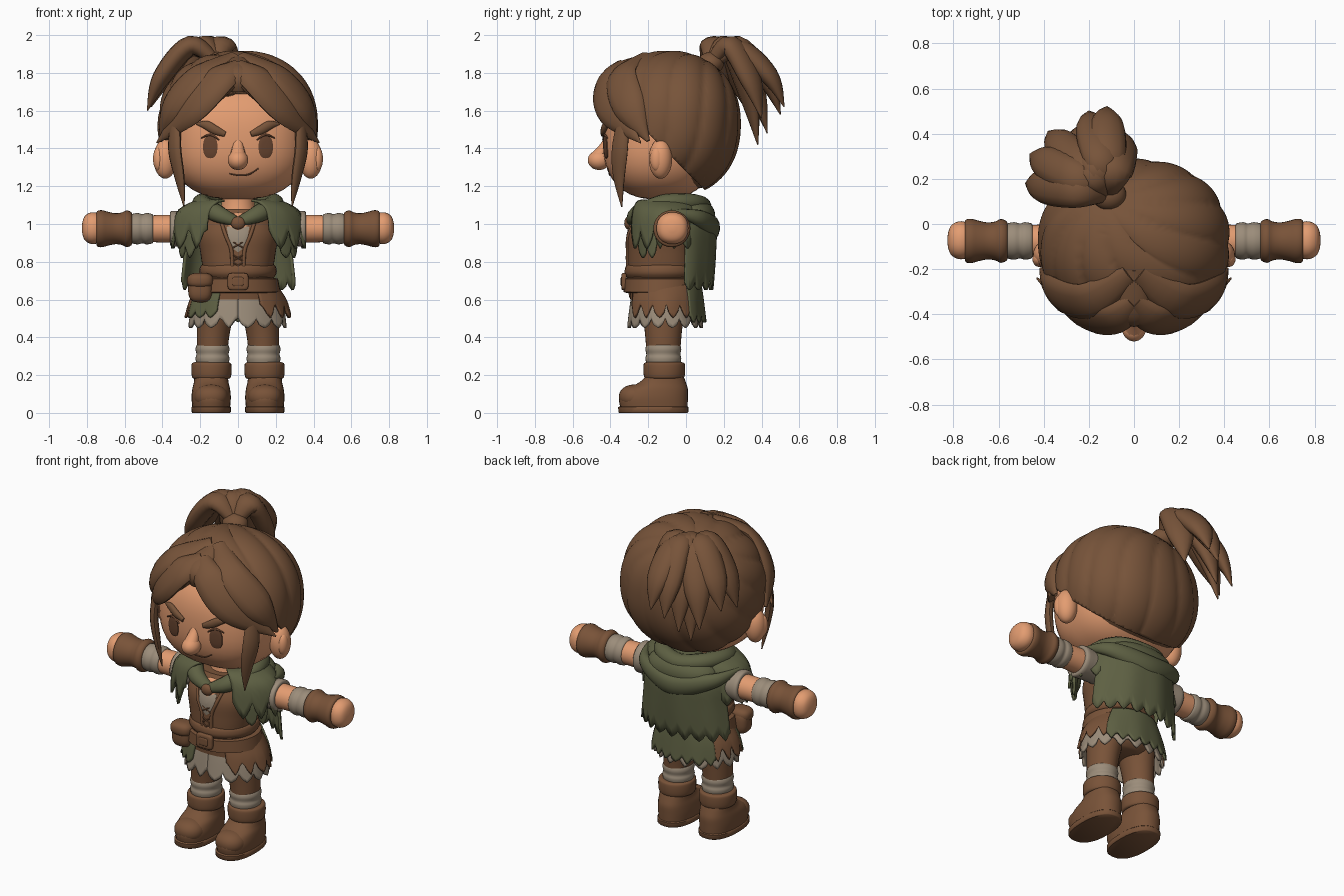
import bpy, bmesh, math, random
from mathutils import Vector as V

if "Cube" in bpy.data.objects:
    bpy.data.objects.remove(bpy.data.objects["Cube"])

random.seed(4)


def material(name, rgb):
    m = bpy.data.materials.new(name)
    m.diffuse_color = (*rgb, 1)
    m.use_nodes = True
    m.node_tree.nodes["Principled BSDF"].inputs["Base Color"].default_value = m.diffuse_color
    return m


SKIN = material("skin", (0.77, 0.335, 0.165))
HAIR = material("hair_brown", (0.185, 0.088, 0.042))
LEATHER = material("leather", (0.19, 0.086, 0.04))
GREEN = material("cloak_green", (0.112, 0.118, 0.056))
CLOTH = material("worn_linen", (0.33, 0.265, 0.195))
DARK = material("dark_brown", (0.14, 0.06, 0.03))


def finish(name, bm, mat, thick=0):
    bmesh.ops.recalc_face_normals(bm, faces=bm.faces)
    me = bpy.data.meshes.new(name)
    bm.to_mesh(me)
    bm.free()
    me.materials.append(mat)
    me.shade_smooth()
    me.set_sharp_from_angle(angle=math.radians(48))
    ob = bpy.data.objects.new(name, me)
    bpy.context.collection.objects.link(ob)
    if thick:
        mod = ob.modifiers.new("thickness", 'SOLIDIFY')
        mod.thickness = thick
    return ob


def spl(pts, t):
    """Smooth interpolation through tuples of any size, t in 0..1."""
    n = len(pts) - 1
    i = min(int(t * n), n - 1)
    f = t * n - i
    a, b, c, d = (pts[max(0, min(n, k))] for k in (i - 1, i, i + 1, i + 2))
    return [q + 0.5 * f * (r - p + f * (2 * p - 5 * q + 4 * r - s + f * (3 * (q - r) + s - p)))
            for p, q, r, s in zip(a, b, c, d)]


def skin_rows(name, rows, mat, closed=True, caps=True, thick=0):
    bm = bmesh.new()
    vs = [[bm.verts.new(p) for p in row] for row in rows]
    n = len(rows[0])
    for a, b in zip(vs, vs[1:]):
        for j in range(n if closed else n - 1):
            k = (j + 1) % n
            bm.faces.new((a[j], a[k], b[k], b[j]))
    if caps:
        bm.faces.new(vs[0])
        bm.faces.new(vs[-1])
    return finish(name, bm, mat, thick)


def rings(name, secs, mat, axis='z', p=2.0, sub=3, n=32):
    """Stacked ovals: (position, centre1, centre2, radius1, radius2)."""
    rows, m = [], (len(secs) - 1) * sub
    for i in range(m + 1):
        h, c1, c2, r1, r2 = spl(secs, i / m)
        row = []
        for j in range(n):
            a = math.tau * j / n
            c, s = math.cos(a), math.sin(a)
            u = c1 + r1 * math.copysign(abs(c) ** (2 / p), c)
            w = c2 + r2 * math.copysign(abs(s) ** (2 / p), s)
            row.append((u, w, h) if axis == 'z' else (h, u, w))
        rows.append(row)
    return skin_rows(name, rows, mat)


def sweep(name, path, widths, mat, centre=(0, -0.1, 1.5), steps=18, n=12):
    """Flattened tapering strand whose flat side faces away from centre."""
    rows = []
    for i in range(steps + 1):
        t = i / steps
        pos = V(spl(path, t))
        tan = (V(spl(path, min(1, t + .02))) - V(spl(path, max(0, t - .02)))).normalized()
        side = tan.cross(pos - V(centre)).normalized()
        nor = side.cross(tan)
        w, h = (max(0.002, q) for q in spl(widths, t))
        rows.append([pos + side * w * math.cos(math.tau * j / n) + nor * h * math.sin(math.tau * j / n)
                     for j in range(n)])
    return skin_rows(name, rows, mat)


def ball(name, c, r, mat, p=2.0, seg=32, bump=None, cut=None, thick=0):
    bm = bmesh.new()
    bmesh.ops.create_uvsphere(bm, u_segments=seg, v_segments=seg // 2, radius=1)
    for v in bm.verts:
        k = sum(abs(q) ** p for q in v.co) ** (-1 / p) * (bump(v.co) if bump else 1)
        v.co = V([c[i] + r[i] * v.co[i] * k for i in range(3)])
    if cut:
        bmesh.ops.bisect_plane(bm, geom=bm.verts[:] + bm.edges[:] + bm.faces[:],
                               plane_co=cut[0], plane_no=cut[1], clear_inner=True)
    return finish(name, bm, mat, thick)


def panel(name, a0, a1, secs, mat, cy=-0.11, teeth=8, depth=0.2):
    """Cloth around the body (0 deg = front, 90 = +x) with a ragged hem."""
    cols = teeth * 6
    big = [0.45 + 0.55 * random.random() for _ in range(teeth + 1)]
    ends = [1 - depth * big[j // 6] * abs((j % 6) - 3) / 3 if j % 6 else 1 - depth * 0.75 for j in range(cols + 1)]
    rows = []
    for i in range(11):
        row = []
        for j in range(cols + 1):
            z, rx, ry = spl(secs, i / 10 * ends[j])
            a = math.radians(a0 + (a1 - a0) * j / cols)
            f = 1 + 0.012 * (i / 10) * math.sin(j * 0.45)
            row.append((rx * f * math.sin(a), cy - ry * f * math.cos(a), z))
        rows.append(row)
    return skin_rows(name, rows, mat, closed=False, caps=False, thick=0.014)


def patch(name, outline, surf, mat, lift=0.006):
    """Thin plate lying on a front surface y = surf(x, z)."""
    cx = sum(p[0] for p in outline) / len(outline)
    cz = sum(p[1] for p in outline) / len(outline)
    rows = []
    for k, l in ((1, -0.004), (1, lift * .7), (.85, lift), (.5, lift), (.05, lift)):
        pts = [(cx + (x - cx) * k, cz + (z - cz) * k) for x, z in outline]
        rows.append([(x, surf(x, z) - l, z) for x, z in pts])
    return skin_rows(name, rows, mat)


def oval(cx, cz, rx, rz, p=2.4, n=28):
    return [(cx + rx * math.copysign(abs(math.cos(a)) ** (2 / p), math.cos(a)),
             cz + rz * math.copysign(abs(math.sin(a)) ** (2 / p), math.sin(a)))
            for a in (math.tau * i / n for i in range(n))]


# Head and face
FC, FR, FP = (0, -0.14, 1.45), (0.365, 0.30, 0.32), 2.5
ball("head", FC, FR, SKIN, FP, 48)


def face_y(x, z):
    k = 1 - abs(x / FR[0]) ** FP - abs((z - FC[2]) / FR[2]) ** FP
    return FC[1] - FR[1] * max(k, 0.01) ** (1 / FP)


ball("nose", (0, -0.46, 1.338), (0.054, 0.06, 0.052), SKIN)
sweep("nose_bridge", [(0, -0.42, 1.46), (0, -0.435, 1.41), (0, -0.465, 1.35)],
      [(.018, .01), (.03, .024), (.046, .045)], SKIN)
mouth = [(-.045, 1.266), (.01, 1.257), (.06, 1.264), (.108, 1.294)]
sweep("mouth", [(x, face_y(x, z), z) for x, z in mouth], [(.003, .004), (.004, .004), (.004, .004), (.003, .004)], DARK)
for s, side in ((-1, "right"), (1, "left")):
    patch(side + "_eye", oval(s * .147, 1.408, .038, .06), face_y, DARK)
    sweep(side + "_upper_lash", [(s * x, face_y(x, z) - .004, z) for x, z in ((.10, 1.445), (.145, 1.472), (.195, 1.455))],
          [(.003, .005), (.006, .007), (.003, .004)], DARK)
    sweep(side + "_brow", [(s * x, face_y(x, z) - .004, z) for x, z in ((.068, 1.475), (.12, 1.497), (.17, 1.524), (.22, 1.53))],
          [(.014, .01), (.024, .016), (.023, .015), (.004, .005)], HAIR)
    ball(side + "_ear", (s * .385, -.135, 1.345), (.062, .062, .105), SKIN)
    ball(side + "_ear_inner", (s * .42, -.155, 1.345), (.03, .035, .065), SKIN)

# Hair cap with strands gathered toward the ponytail
knot = V((-0.3, 0.5, 0.8)).normalized()
e1 = knot.cross(V((0, 1, 0))).normalized()
e2 = knot.cross(e1)


def strands(u):
    ang = math.atan2(u.dot(e2), u.dot(e1)) + 0.5 * u.dot(knot)
    return 0.98 + 0.035 * abs(math.sin(ang * 6)) ** 0.6 * (1 - max(0, u.dot(knot)) ** 8)


ball("hair_cap", (0, -.08, 1.53), (.42, .365, .385), HAIR, 2.2, 128, strands, ((0, -.12, 1.40), (0, 1.0, 1)), 0.04)
ball("nape_hair", (0, .03, 1.31), (.29, .135, .125), HAIR, 2.3)

# Fringe and side locks
for s, side in ((-1, "right"), (1, "left")):
    for k, (path, wid) in enumerate((
        ([(.0, -.34, 1.83), (.10, -.415, 1.76), (.25, -.39, 1.61), (.43, -.24, 1.43)],
         [(.05, .04), (.095, .042), (.10, .042), (.004, .004)]),
        ([(.02, -.22, 1.88), (.2, -.34, 1.79), (.35, -.30, 1.62), (.41, -.2, 1.44)],
         [(.05, .03), (.09, .035), (.09, .04), (.01, .01)]),
        ([(.33, -.33, 1.56), (.335, -.35, 1.40), (.31, -.355, 1.25), (.285, -.34, 1.09)],
         [(.035, .02), (.05, .024), (.036, .02), (.003, .003)]),
        ([(-.01, -.38, 1.79), (.055, -.415, 1.75), (.14, -.415, 1.675), (.27, -.375, 1.54)],
         [(.03, .025), (.055, .035), (.055, .03), (.004, .004)]))):
        sweep(f"{side}_lock_{k + 1}", [(s * x, y, z) for x, y, z in path], wid, HAIR)
sweep("parting_lock", [(0, -.2, 1.885), (0, -.36, 1.82), (0, -.42, 1.765), (0, -.415, 1.70)],
      [(.05, .02), (.075, .035), (.07, .035), (.035, .02)], HAIR)

# Ponytail
B = V((-.11, .13, 1.85))
ball("ponytail_tie", B, (.075, .07, .06), HAIR)
tips = [(-.48, .18, 1.6), (-.46, .31, 1.62), (-.38, .41, 1.52), (-.3, .38, 1.42),
        (-.2, .5, 1.58), (-.12, .52, 1.62), (-.04, .4, 1.56), (-.25, .43, 1.48)]
for k, tip in enumerate(tips):
    T = V(tip)
    m1, m2 = B.lerp(T, .38), B.lerp(T, .8)
    m1.z = 1.945 - .02 * (k % 3 == 2)
    m2.z = T.z * .47 + 1.93 * .53
    sweep(f"ponytail_lock_{k + 1}", [B, m1, m2, T], [(.03, .03), (.078, .052), (.076, .048), (.003, .003)],
          HAIR, (-.2, .15, 1.55))

# Neck and bodice
rings("neck", [(.98, 0, -.12, .12, .12), (1.08, 0, -.11, .09, .09), (1.2, 0, -.11, .085, .085)], SKIN)
TORSO = [(.6, 0, -.13, .2, .165), (.72, 0, -.13, .183, .175), (.84, 0, -.13, .198, .18),
         (.96, 0, -.13, .21, .175), (1.08, 0, -.12, .15, .12)]
rings("bodice", TORSO, LEATHER, p=2.3, sub=5, n=48)


def torso_y(x, z):
    sec = spl(TORSO, max(0, min(1, (z - .6) / .48)))
    return sec[2] - sec[4] * max(.05, 1 - abs(x / sec[3]) ** 2.3) ** (1 / 2.3)


patch("shirt_front", [(-.06, .985), (0, .99), (.06, .985), (.05, .92), (.02, .865), (0, .85), (-.02, .865), (-.05, .92)], torso_y, CLOTH)
patch("chest_skin", [(-.09, 1.05), (0, 1.06), (.09, 1.05), (.05, .99), (0, .965), (-.05, .99)], torso_y, SKIN, .009)
for k, z in enumerate((.78, .82, .89)):
    for s in (-1, 1):
        pts = [(-.024 * s, z - .014), (0, z), (.024 * s, z + .014)]
        sweep(f"lace_{k}_{s}", [(x, torso_y(x, q) - .006, q) for x, q in pts], [(.004, .004)] * 3, LEATHER, (0, 0, .8), 6, 6)
for s in (-1, 1):
    pts = [(.03, .75), (.035, .86), (.065, .94), (.085, 1.0)]
    sweep(f"bodice_edge_{s}", [(s * x, torso_y(x, z), z) for x, z in pts], [(.01, .01)] * 4, LEATHER, (0, 0, .85))

# Belt, sash, buckle, pouch
rings("sash", [(.715, 0, -.13, .188, .18), (.74, 0, -.13, .205, .195), (.775, 0, -.13, .2, .19), (.785, 0, -.13, .185, .175)], LEATHER)
rings("belt", [(.635, 0, -.13, .205, .185), (.64, 0, -.13, .225, .2), (.71, 0, -.13, .212, .198), (.715, 0, -.13, .19, .18)], LEATHER, sub=1, n=40)
ball("buckle", (0, -.328, .695), (.055, .014, .045), LEATHER, 6)
ball("buckle_centre", (0, -.338, .695), (.03, .008, .024), LEATHER, 6)
ball("pouch", (-.2, -.25, .66), (.064, .055, .075), LEATHER, 3)
ball("pouch_flap", (-.2, -.258, .70), (.07, .058, .042), LEATHER, 2.7)

# Ragged skirt layers
panel("under_skirt", 0, 360, [(.68, .19, .17), (.58, .24, .186), (.45, .262, .202)], CLOTH, teeth=16, depth=.3)
outer = [(.68, .205, .185), (.6, .255, .198), (.505, .283, .208)]
panel("skirt_left", 27, 135, outer, LEATHER, teeth=5, depth=.5)
panel("skirt_right", 225, 300, outer, LEATHER, teeth=4, depth=.5)
panel("skirt_front_green", 288, 336, outer, GREEN, teeth=3, depth=.3)
panel("skirt_back_green", 128, 232, [(.7, .21, .19), (.6, .262, .204), (.48, .29, .218)], GREEN, teeth=7, depth=.25)

# Cloak: shoulder mantle, long back cape, folded hood
shoulder = [(1.13, .15, .12), (1.12, .24, .17), (1.05, .335, .2), (.87, .36, .21)]
panel("mantle_left", 28, 180, shoulder, GREEN, teeth=7, depth=.25)
panel("mantle_right", 180, 332, shoulder, GREEN, teeth=7, depth=.25)
panel("back_cape", 112, 248, [(1.1, .2, .16), (1.02, .29, .255), (.86, .31, .26), (.65, .335, .245)], GREEN, cy=-.1, teeth=9, depth=.13)
for s, a in ((1, 42), (-1, 318)):
    panel(f"front_drape_{s}", a, a + s * 34, [(1.06, .3, .19), (.95, .325, .2), (.82, .33, .19)], GREEN, teeth=2, depth=.4)
ring = [(0, -.285, 1.01), (.11, -.255, 1.055), (.195, -.12, 1.11), (.14, .03, 1.115), (0, .085, 1.1),
        (-.14, .03, 1.115), (-.195, -.12, 1.11), (-.11, -.255, 1.055), (0, -.285, 1.01)]
sweep("hood_collar", ring, [(.03, .022)] + [(.05, .045)] * 7 + [(.03, .022)], GREEN, (0, -.1, .7), 40)
ball("hood_bag", (0, .02, 1.04), (.23, .135, .10), GREEN, 2.2)
sweep("hood_fold", [(-.31, -.08, 1.07), (-.23, .07, 1.03), (0, .14, .975), (.23, .07, 1.03), (.31, -.08, 1.07)],
      [(.01, .01), (.045, .035), (.065, .04), (.045, .035), (.01, .01)], GREEN, (0, -.1, 1), 30)
ball("clasp", (0, -.305, 1.005), (.038, .022, .034), LEATHER)

# Arms, wraps, bracers, hands
for s, side in ((-1, "right"), (1, "left")):
    def arm(name, secs, mat, **kw):
        rings(f"{side}_{name}", [(s * x, -.075, .975, r, r) for x, r in secs], mat, 'x', **kw)
    arm("upper_arm", [(.15, .08), (.3, .075), (.5, .07)], SKIN)
    arm("sleeve", [(.17, .09), (.28, .09), (.352, .094), (.358, .07)], CLOTH)
    arm("arm_wrap", [(.45, .068), (.455, .078), (.485, .083), (.505, .077), (.53, .083), (.56, .078), (.565, .07)], CLOTH)
    arm("bracer", [(.558, .07), (.565, .088), (.59, .097), (.615, .086), (.65, .082), (.69, .09), (.72, .098), (.745, .094), (.75, .075)], LEATHER)
    rings(side + "_hand", [(s * x, -.072, .978, a, a) for x, a in
          ((.7, .07), (.74, .08), (.775, .084), (.805, .07), (.82, .046), (.827, .012))], SKIN, 'x', p=2.2)

    # Legs and boots
    x = s * .135
    rings(side + "_leg", [(.25, x, -.12, .08, .085), (.36, x, -.12, .083, .092), (.48, x * .92, -.12, .092, .105), (.64, x * .75, -.12, .11, .14)], LEATHER)
    rings(side + "_knee_wrap", [(z, x, -.12, r, r + .005) for z, r in
          ((.255, .08), (.265, .086), (.29, .09), (.31, .085), (.335, .09), (.355, .086), (.36, .08))], CLOTH)
    x = s * .142
    rings(side + "_boot_cuff", [(z, x * .99, -.115, r, r + .004) for z, r in
          ((.18, .085), (.185, .1), (.21, .106), (.25, .106), (.265, .1), (.27, .08))], LEATHER)
    rings(side + "_boot", [(.03, x, -.17, .1, .178), (.08, x, -.172, .104, .182), (.125, x, -.155, .1, .165),
          (.16, x, -.125, .092, .125), (.2, x, -.11, .088, .095)], LEATHER, p=2.3, sub=4)
    rings(side + "_boot_sole", [(0, x, -.173, .1, .18), (.005, x, -.173, .104, .185), (.03, x, -.173, .105, .186), (.035, x, -.173, .1, .18)],
          LEATHER, p=2.4, sub=1)
    ball(side + "_toe_cap", (x, -.265, .085), (.09, .09, .066), LEATHER, 2.2)
rings("hips", [(.5, 0, -.12, .12, .1), (.54, 0, -.12, .18, .14), (.64, 0, -.12, .195, .16)], LEATHER)
